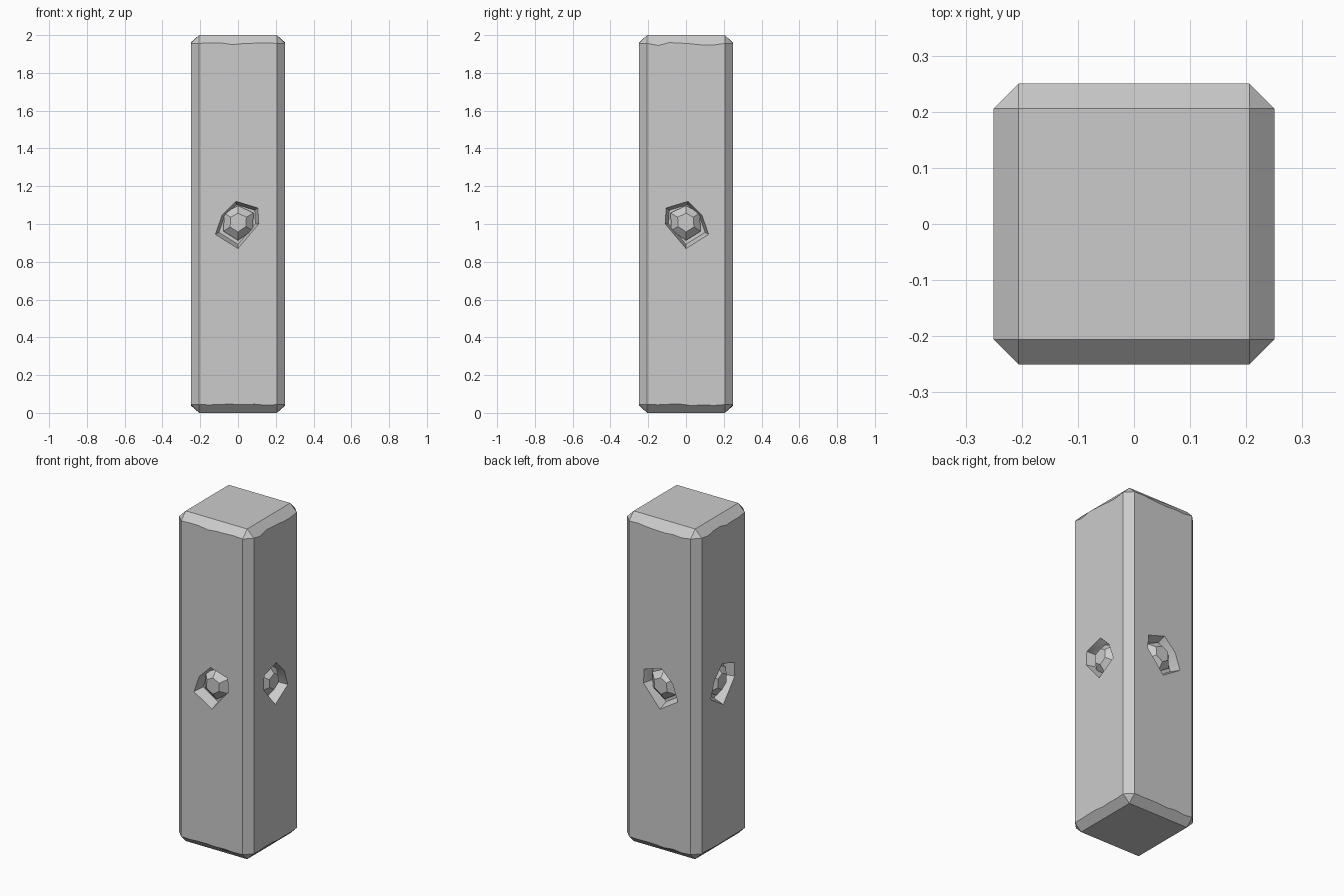
import bpy, bmesh, math, random
from mathutils import Vector, Matrix

if "Cube" in bpy.data.objects:
    bpy.data.objects.remove(bpy.data.objects["Cube"])

random.seed(4)
HALF, HEIGHT, CHAMFER = 0.25, 2.0, 0.044
CENTRE = (0.0, 1.01)
# pit outline on the front face (x, z)
PIT = [(-0.01, 1.12), (0.105, 1.085), (0.11, 1.0), (0.0, 0.87), (-0.12, 0.945), (-0.085, 1.045)]
GEM = [(0.0, 1.1), (0.085, 1.06), (0.08, 0.965), (0.0, 0.91), (-0.08, 0.96), (-0.075, 1.06)]
# turn about z and mirroring of the outline on each side
SIDES = {"front": (0, 1), "right": (90, -1), "back": (180, -1), "left": (-90, 1)}


def make_object(name, bm):
    bmesh.ops.recalc_face_normals(bm, faces=bm.faces)
    mesh = bpy.data.meshes.new(name)
    bm.to_mesh(mesh)
    bm.free()
    ob = bpy.data.objects.new(name, mesh)
    bpy.context.collection.objects.link(ob)
    return ob


def loft(bm, outline, levels, side):
    """Stack scaled copies of an outline; levels are (scale, depth into the face)."""
    turn, flip = SIDES[side]
    rot = Matrix.Rotation(math.radians(turn), 3, 'Z')
    rings = []
    for scale, depth in levels:
        ring = []
        for u, v in outline:
            u = CENTRE[0] + (u - CENTRE[0]) * scale
            v = CENTRE[1] + (v - CENTRE[1]) * scale
            ring.append(bm.verts.new(rot @ Vector((u * flip, -HALF + depth, v))))
        rings.append(ring)
    n = len(outline)
    for a, b in zip(rings, rings[1:]):
        for i in range(n):
            j = (i + 1) % n
            bm.faces.new((a[i], a[j], b[j], b[i]))
    bm.faces.new(rings[0])
    bm.faces.new(rings[-1])


def smooth(ob):
    bpy.ops.object.select_all(action='DESELECT')
    ob.select_set(True)
    bpy.context.view_layer.objects.active = ob
    bpy.ops.object.shade_smooth_by_angle(angle=math.radians(30))


# Pillar: chamfered square block
bm = bmesh.new()
bmesh.ops.create_cube(bm, size=1)
for v in bm.verts:
    v.co = Vector((v.co.x * 2 * HALF, v.co.y * 2 * HALF, (v.co.z + 0.5) * HEIGHT))
bmesh.ops.bevel(bm, geom=bm.edges[:], offset=CHAMFER, segments=1, affect='EDGES')

# Worn chamfer borders at the top and bottom of each side
for z, wear in ((HEIGHT - CHAMFER, 0.012), (CHAMFER, 0.006)):
    border = [e for e in bm.edges if e.calc_length() > 0.3
              and all(abs(v.co.z - z) < 1e-4 for v in e.verts)]
    cut = bmesh.ops.subdivide_edges(bm, edges=border, cuts=6)
    for v in {g for g in cut["geom_inner"] if isinstance(g, bmesh.types.BMVert)}:
        v.co.z += random.uniform(-wear, wear * 0.5)
pillar = make_object("pillar", bm)

# Tapered pits cut into all four sides
bm = bmesh.new()
for side in SIDES:
    loft(bm, PIT, [(1.03, -0.01), (1.0, 0.0), (0.84, 0.06)], side)
cutter = make_object("pit_cutter", bm)
cutter.hide_render = True
cutter.hide_set(True)
boolean = pillar.modifiers.new("pits", 'BOOLEAN')
boolean.operation = 'DIFFERENCE'
boolean.solver = 'EXACT'
boolean.object = cutter
bpy.context.view_layer.objects.active = pillar
pillar.select_set(True)
bpy.ops.object.modifier_apply(modifier=boolean.name)
bpy.data.objects.remove(cutter)
smooth(pillar)

# Faceted stones sitting in the pits
for side in SIDES:
    bm = bmesh.new()
    loft(bm, GEM, [(0.8, 0.07), (0.97, 0.045), (0.52, 0.008)], side)
    make_object(side + "_stone", bm)
